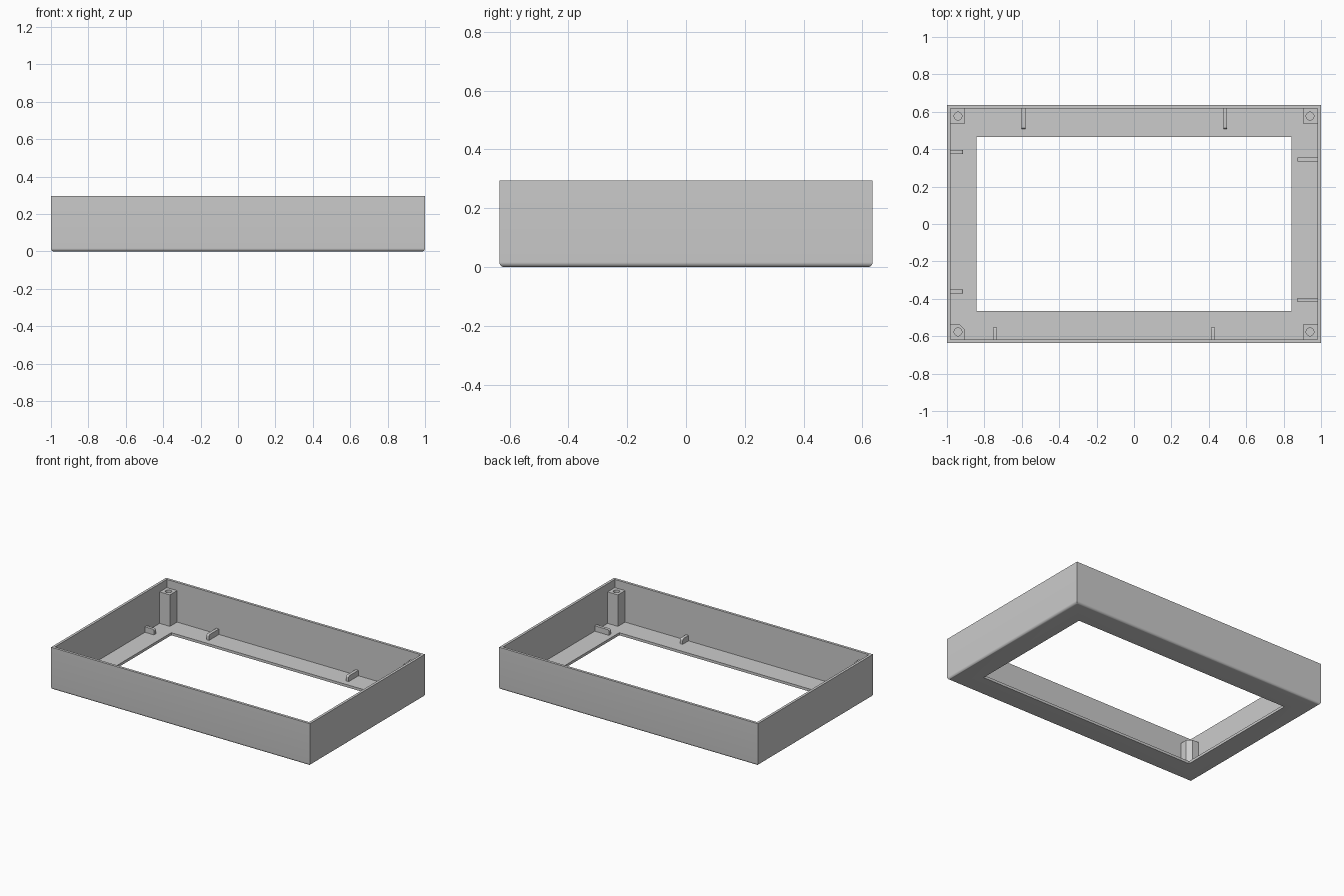
import bpy, bmesh
from math import pi, sin, cos
from mathutils import Matrix, Vector

cube = bpy.data.objects.get("Cube")
if cube:
    bpy.data.objects.remove(cube, do_unlink=True)

HX, HY, H = 1.0, 0.635, 0.295      # outer half sizes and height
WALL, FLOOR, FILLET = 0.018, 0.018, 0.017
OPEN_X, OPEN_Y = 0.842, 0.466      # half sizes of the opening
SINK = 0.004                       # overlap of parts into the shell

grey = bpy.data.materials.new("plain_grey")
grey.use_nodes = True
grey.diffuse_color = (0.6, 0.6, 0.6, 1)
grey.node_tree.nodes["Principled BSDF"].inputs["Base Color"].default_value = (0.6, 0.6, 0.6, 1)


def finish(name, bm):
    bmesh.ops.recalc_face_normals(bm, faces=bm.faces)
    mesh = bpy.data.meshes.new(name)
    bm.to_mesh(mesh)
    bm.free()
    mesh.materials.append(grey)
    obj = bpy.data.objects.new(name, mesh)
    bpy.context.collection.objects.link(obj)
    bpy.ops.object.select_all(action='DESELECT')
    obj.select_set(True)
    bpy.context.view_layer.objects.active = obj
    bpy.ops.object.shade_smooth_by_angle(angle=pi / 6)
    return obj


# Shell: one wall section carried round the rectangle, with a rounded lower edge
def build_shell():
    section = [(OPEN_X, OPEN_Y, 0)]
    for i in range(9):
        a = i / 8 * pi / 2
        inset = FILLET * (1 - sin(a))
        section.append((HX - inset, HY - inset, FILLET * (1 - cos(a))))
    section += [(HX, HY, H), (HX - WALL, HY - WALL, H),
                (HX - WALL, HY - WALL, FLOOR), (OPEN_X, OPEN_Y, FLOOR)]
    bm = bmesh.new()
    corners = [(-1, -1), (1, -1), (1, 1), (-1, 1)]
    rings = [[bm.verts.new((sx * x, sy * y, z)) for sx, sy in corners] for x, y, z in section]
    for k, ring in enumerate(rings):
        nxt = rings[(k + 1) % len(rings)]
        for i in range(4):
            j = (i + 1) % 4
            bm.faces.new((ring[i], ring[j], nxt[j], nxt[i]))
    finish("frame_shell", bm)


# Screw post: outline with a round hole, extruded up from the floor
def build_post(name, sx, sy, chamfer=0):
    top, base = 0.238, FLOOR - SINK
    x0, y0 = HX - WALL + SINK, HY - WALL + SINK
    x1, y1 = 0.903, 0.538
    outline = [(x0, y0), (x1, y0)]
    if chamfer:
        outline += [(x1, y1 + chamfer), (x1 + chamfer, y1)]
    else:
        outline += [(x1, y1)]
    outline += [(x0, y1)]
    hole = [(0.941 + 0.021 * cos(2 * pi * i / 32), 0.577 + 0.021 * sin(2 * pi * i / 32))
            for i in range(32)]
    curve = bpy.data.curves.new(name, 'CURVE')
    curve.dimensions = '2D'
    curve.fill_mode = 'BOTH'
    curve.extrude = (top - base) / 2
    for points in (outline, hole):
        spline = curve.splines.new('POLY')
        spline.points.add(len(points) - 1)
        for p, (x, y) in zip(spline.points, points):
            p.co = (sx * x, sy * y, 0, 1)
        spline.use_cyclic_u = True
    temp = bpy.data.objects.new(name + "_outline", curve)
    bpy.context.collection.objects.link(temp)
    bpy.context.view_layer.update()
    solid = temp.evaluated_get(bpy.context.evaluated_depsgraph_get()).to_mesh()
    bm = bmesh.new()
    bm.from_mesh(solid)
    bpy.data.objects.remove(temp, do_unlink=True)
    bmesh.ops.remove_doubles(bm, verts=bm.verts, dist=0.0001)
    bmesh.ops.translate(bm, verts=bm.verts, vec=(0, 0, (top + base) / 2))
    finish(name, bm)


# Rib: thin bar standing out from a wall, rounded at its upper free end
def build_rib(name, origin, angle, length):
    top, base, r, width = 0.056, FLOOR - SINK, 0.011, 0.021
    profile = [(-SINK, base), (length, base)]
    for i in range(6):
        a = i / 5 * pi / 2
        profile.append((length - r + r * cos(a), top - r + r * sin(a)))
    profile.append((-SINK, top))
    bm = bmesh.new()
    face = bm.faces.new([bm.verts.new((x, -width / 2, z)) for x, z in profile])
    new = bmesh.ops.extrude_face_region(bm, geom=[face])["geom"]
    bmesh.ops.translate(bm, verts=[v for v in new if isinstance(v, bmesh.types.BMVert)],
                        vec=(0, width, 0))
    place = Matrix.Translation(Vector((*origin, 0))) @ Matrix.Rotation(angle, 4, 'Z')
    bmesh.ops.transform(bm, matrix=place, verts=bm.verts)
    finish(name, bm)


build_shell()

for end, sy in (("front", -1), ("back", 1)):
    for side, sx in (("right", -1), ("left", 1)):
        chamfer = 0.028 if (sx, sy) == (-1, -1) else 0
        build_post(f"{end}_{side}_post", sx, sy, chamfer)

IX, IY = HX - WALL, HY - WALL
for i, x in enumerate((-0.59, 0.488)):
    build_rib(f"back_rib_{i + 1}", (x, IY), -pi / 2, 0.108)
for i, x in enumerate((-0.743, 0.423)):
    build_rib(f"front_rib_{i + 1}", (x, -IY), pi / 2, 0.064)
for i, y in enumerate((0.386, -0.362)):
    build_rib(f"right_rib_{i + 1}", (-IX, y), 0, 0.069)
for i, y in enumerate((0.344, -0.406)):
    build_rib(f"left_rib_{i + 1}", (IX, y), pi, 0.109)
